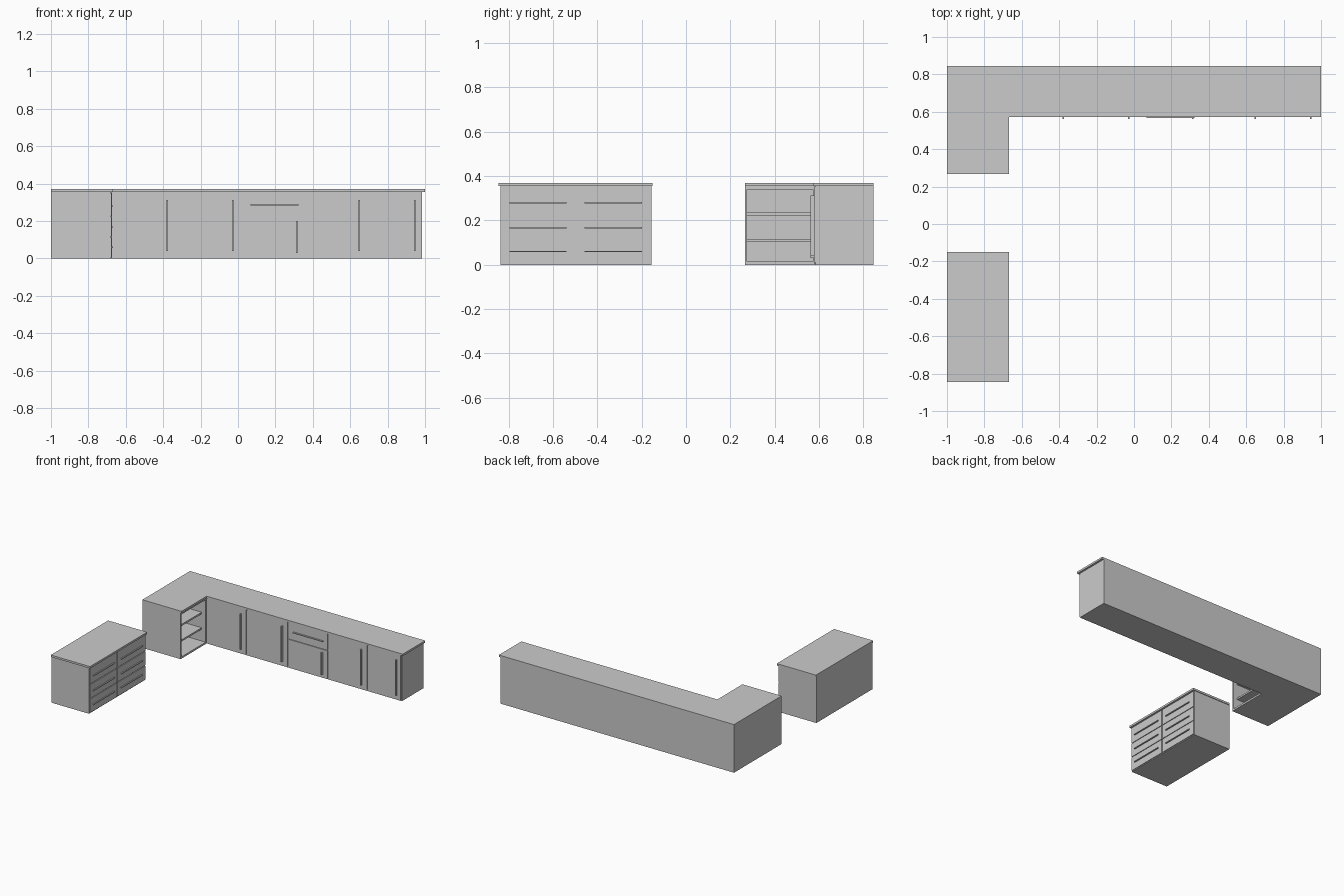
import bpy, bmesh

if "Cube" in bpy.data.objects:
    bpy.data.objects.remove(bpy.data.objects["Cube"])

def prism(name, outline, z0, z1):
    """Extrude a flat outline from z0 up to z1."""
    bm = bmesh.new()
    face = bm.faces.new([bm.verts.new((x, y, z0)) for x, y in outline])
    top = bmesh.ops.extrude_face_region(bm, geom=[face])
    bmesh.ops.translate(bm, vec=(0, 0, z1 - z0),
                        verts=[v for v in top["geom"] if isinstance(v, bmesh.types.BMVert)])
    bmesh.ops.recalc_face_normals(bm, faces=bm.faces)
    mesh = bpy.data.meshes.new(name)
    bm.to_mesh(mesh)
    bm.free()
    obj = bpy.data.objects.new(name, mesh)
    bpy.context.collection.objects.link(obj)
    return obj

def box(name, x0, x1, y0, y1, z0, z1):
    return prism(name, [(x0, y0), (x1, y0), (x1, y1), (x0, y1)], z0, z1)

TOP, UNDER = 0.37, 0.355
FRONT, DOOR = 0.584, 0.577      # carcass front and door front (y)

# L-shaped worktop and long carcass
prism("worktop", [(-1, 0.845), (-1, 0.267), (-0.667, 0.267), (-0.667, 0.572),
                  (1, 0.572), (1, 0.845)], UNDER, TOP)
box("long_carcass", -1, 0.985, FRONT, 0.845, 0, UNDER)

# Doors with vertical handles: x0, x1, z0, z1, handle x, handle z0, handle z1
doors = [(-0.665, -0.335, 0.011, 0.353, -0.377, 0.04, 0.313),
         (-0.320, 0.018, 0.011, 0.353, -0.027, 0.04, 0.313),
         (0.027, 0.355, 0.006, 0.222, 0.313, 0.03, 0.2),
         (0.362, 0.692, 0.011, 0.353, 0.648, 0.04, 0.313),
         (0.705, 0.980, 0.011, 0.353, 0.945, 0.04, 0.313)]
for i, (x0, x1, z0, z1, hx, h0, h1) in enumerate(doors, 1):
    box(f"door_{i}", x0, x1, DOOR, FRONT, z0, z1)
    box(f"door_handle_{i}", hx - 0.004, hx + 0.004, 0.562, DOOR, h0, h1)

# Drawer above the short door
box("drawer_front", 0.027, 0.355, DOOR, FRONT, 0.229, 0.353)
box("drawer_handle", 0.067, 0.323, 0.566, DOOR, 0.284, 0.290)

# Open shelf unit in the short leg, facing +x
LX = -0.675
box("shelf_end_panel", -1, LX, 0.267, 0.276, 0, UNDER)
box("shelf_inner_panel", -1, LX, 0.572, FRONT, 0, UNDER)
box("shelf_back", -1, -0.99, 0.276, 0.572, 0, UNDER)
box("shelf_base", -0.99, LX, 0.276, 0.572, 0, 0.014)
box("shelf_ceiling", -0.99, LX, 0.276, 0.572, 0.34, UNDER)
for i, z in enumerate((0.103, 0.222), 1):
    box(f"shelf_{i}", -0.99, -0.71, 0.276, 0.572, z, z + 0.013)

# Separate island with two columns of three drawers
box("island_worktop", -1, -0.667, -0.845, -0.15, UNDER, TOP)
box("island_carcass", -1, -0.682, -0.836, -0.155, 0, UNDER)
for c, (y0, y1) in enumerate(((-0.831, -0.504), (-0.496, -0.160)), 1):
    mid = (y0 + y1) / 2
    for r, z in enumerate((0.060, 0.167, 0.280), 1):
        box(f"island_drawer_{c}_{r}", -0.682, -0.676, y0, y1,
            (0.006, 0.117, 0.228)[r - 1], (0.112, 0.223, 0.35)[r - 1])
        box(f"island_handle_{c}_{r}", -0.676, -0.667, mid - 0.129, mid + 0.129,
            z - 0.003, z + 0.003)
